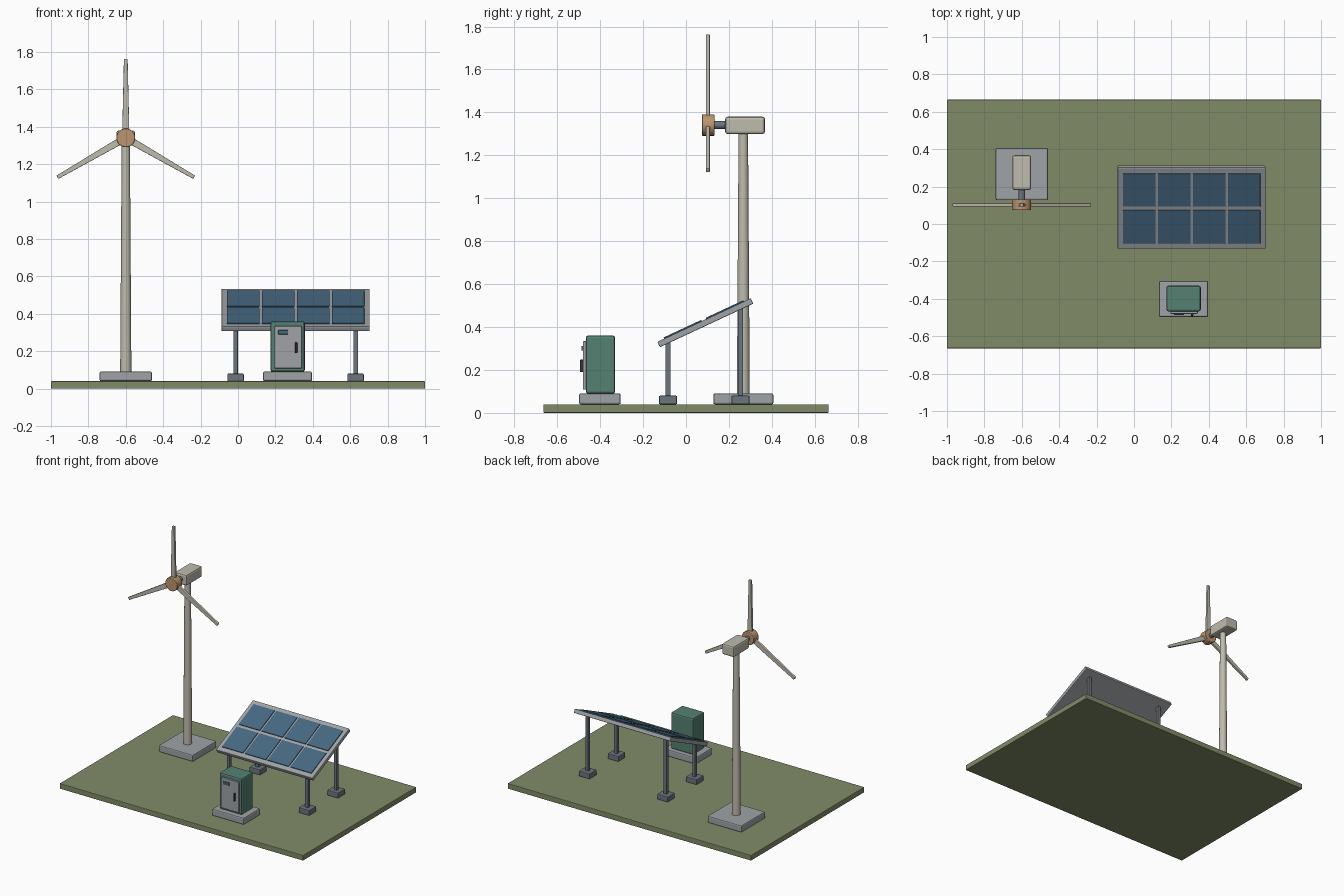
import bpy, bmesh
from math import radians, pi
from mathutils import Matrix, Vector

if "Cube" in bpy.data.objects:
    bpy.data.objects.remove(bpy.data.objects["Cube"])


def material(name, rgb):
    m = bpy.data.materials.new(name)
    m.diffuse_color = (*rgb, 1)
    m.use_nodes = True
    m.node_tree.nodes["Principled BSDF"].inputs["Base Color"].default_value = m.diffuse_color
    return m


GRASS = material("grass", (0.22, 0.26, 0.14))
CREAM = material("cream", (0.52, 0.50, 0.42))
COPPER = material("copper", (0.50, 0.30, 0.16))
CELL = material("cell_blue", (0.06, 0.14, 0.22))
GREEN = material("cabinet_green", (0.09, 0.22, 0.17))
STEEL = material("steel", (0.15, 0.18, 0.21))
CONCRETE = material("concrete", (0.35, 0.37, 0.39))
DARK = material("dark", (0.03, 0.035, 0.04))


def finish(name, bm, mat, matrix=None, bevel=0.0, smooth=False):
    bmesh.ops.recalc_face_normals(bm, faces=bm.faces)
    mesh = bpy.data.meshes.new(name)
    bm.to_mesh(mesh)
    bm.free()
    ob = bpy.data.objects.new(name, mesh)
    bpy.context.collection.objects.link(ob)
    if matrix is not None:
        ob.matrix_world = matrix
    mesh.materials.append(mat)
    if bevel:
        mod = ob.modifiers.new("bevel", "BEVEL")
        mod.width, mod.segments = bevel, 2
    if smooth:
        bpy.ops.object.select_all(action="DESELECT")
        ob.select_set(True)
        bpy.context.view_layer.objects.active = ob
        bpy.ops.object.shade_smooth_by_angle(angle=radians(35))
    return ob


def box(name, lo, hi, mat, bevel=0.0, matrix=None):
    lo, hi = Vector(lo), Vector(hi)
    bm = bmesh.new()
    bmesh.ops.create_cube(bm, size=1)
    bmesh.ops.scale(bm, vec=hi - lo, verts=bm.verts)
    bmesh.ops.translate(bm, vec=(lo + hi) / 2, verts=bm.verts)
    return finish(name, bm, mat, matrix, bevel)


def cylinder(name, start, end, r1, r2, mat, sides=24, bevel=0.0):
    start, end = Vector(start), Vector(end)
    axis = end - start
    bm = bmesh.new()
    bmesh.ops.create_cone(bm, cap_ends=True, segments=sides,
                          radius1=r1, radius2=r2, depth=axis.length)
    rot = axis.to_track_quat("Z", "Y").to_matrix().to_4x4()
    return finish(name, bm, mat, Matrix.Translation((start + end) / 2) @ rot,
                  bevel, smooth=True)


# Ground slab
G = 0.04
box("ground_slab", (-1, -0.665, 0), (1, 0.665, G), GRASS, 0.004)

# Wind turbine: pad, tower, nacelle, shaft, hub
TX, TY, HZ = -0.6, 0.267, 1.341
box("turbine_pad", (TX - 0.14, TY - 0.14, G), (TX + 0.14, TY + 0.14, 0.091), CONCRETE, 0.008)
cylinder("tower", (TX, TY, 0.09), (TX, TY, 1.31), 0.03, 0.022, CREAM)
box("nacelle", (TX - 0.05, 0.182, 1.299), (TX + 0.05, 0.368, 1.38), CREAM, 0.012)
cylinder("rotor_shaft", (TX, 0.11, HZ), (TX, 0.19, HZ), 0.018, 0.018, STEEL)
cylinder("hub", (TX, 0.132, HZ), (TX, 0.074, HZ), 0.05, 0.05, COPPER, bevel=0.003)

# Three tapered blades
for i in range(3):
    bm = bmesh.new()
    bmesh.ops.create_cube(bm, size=1)
    for v in bm.verts:
        tip = v.co.z > 0
        v.co.x *= 0.02 if tip else 0.038
        v.co.y *= 0.018
        v.co.z = 0.422 if tip else 0.03
    place = Matrix.Translation((TX, 0.102, HZ)) @ Matrix.Rotation(i * 2 * pi / 3, 4, "Y")
    finish(f"blade_{i + 1}", bm, CREAM, place, 0.003)

# Solar panel: tilted frame with a 4 x 2 array of cells
PX, PY, PZ, TILT = 0.308, 0.09, 0.42, radians(25)
tilted = Matrix.Translation((PX, PY, PZ)) @ Matrix.Rotation(TILT, 4, "X")
box("panel_frame", (-0.396, -0.24, -0.014), (0.396, 0.24, 0.014), CONCRETE, 0.004, tilted)
for row in range(2):
    for col in range(4):
        cx, cy = (col - 1.5) * 0.187, (row - 0.5) * 0.217
        box(f"solar_cell_{row + 1}_{col + 1}", (cx - 0.087, cy - 0.097, 0.01),
            (cx + 0.087, cy + 0.097, 0.02), CELL, 0.002, tilted)

# Panel posts and feet
for side, sx in (("left", -0.321), ("right", 0.321)):
    for end, y in (("front", -0.084), ("rear", 0.254)):
        x = PX + sx
        top = PZ + (y - PY) * 0.466 - 0.006
        box(f"{end}_{side}_post", (x - 0.012, y - 0.012, G), (x + 0.012, y + 0.012, top), STEEL, 0.002)
        box(f"{end}_{side}_foot", (x - 0.044, y - 0.042, G), (x + 0.044, y + 0.042, 0.08), STEEL, 0.005)

# Control cabinet: pad, body, door, screen, handle
box("cabinet_pad", (0.134, -0.498, G), (0.396, -0.304, 0.091), CONCRETE, 0.008)
box("cabinet_body", (0.174, -0.467, 0.09), (0.357, -0.33, 0.36), GREEN, 0.01)
box("cabinet_door", (0.195, -0.48, 0.108), (0.341, -0.46, 0.334), CONCRETE, 0.004)
box("cabinet_screen", (0.215, -0.487, 0.29), (0.268, -0.475, 0.312), CELL, 0.002)
box("door_handle", (0.305, -0.494, 0.19), (0.317, -0.475, 0.248), DARK, 0.004)
